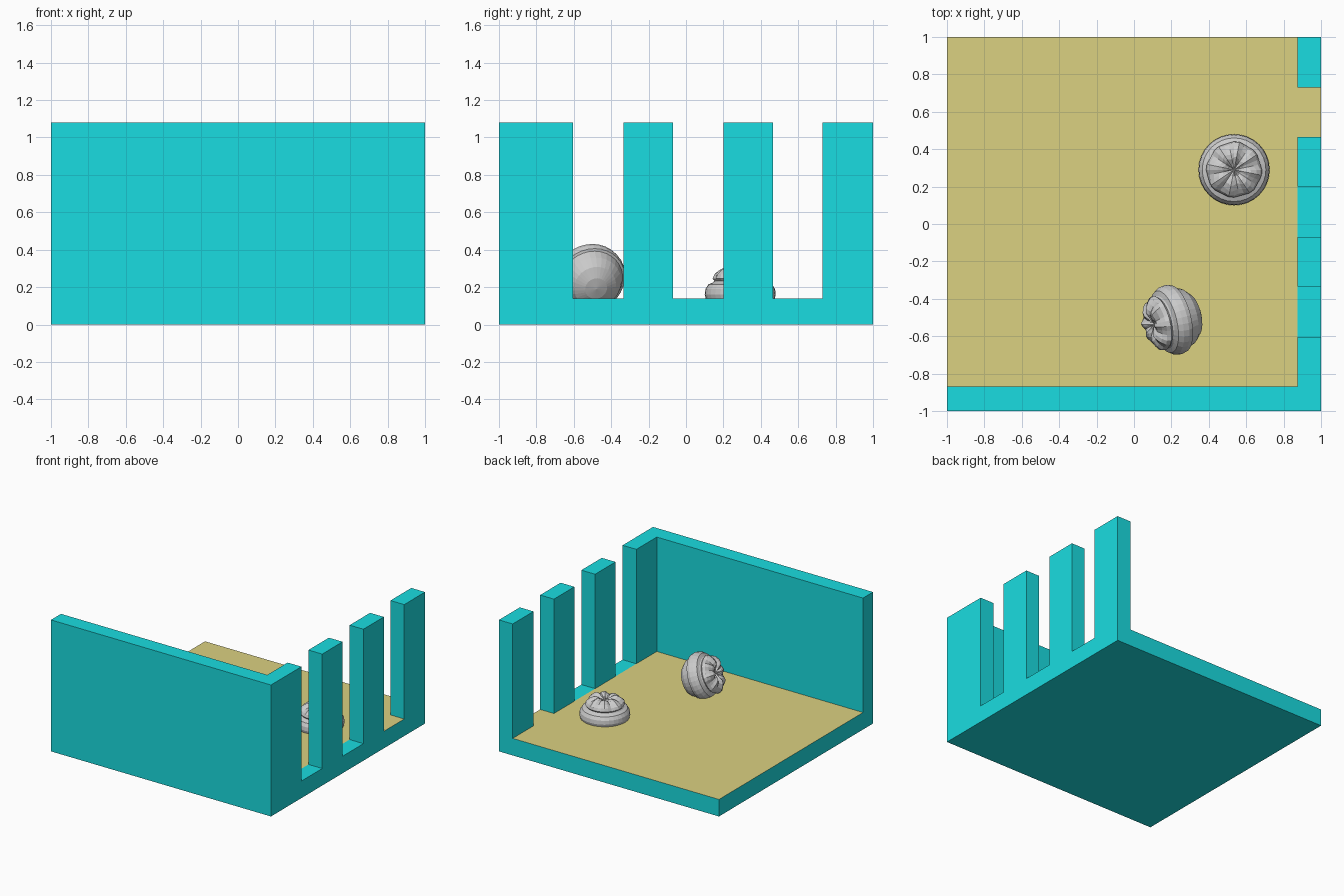
import bpy, bmesh, math
from mathutils import Vector, Matrix

if "Cube" in bpy.data.objects:
    bpy.data.objects.remove(bpy.data.objects["Cube"])


def material(name, color):
    m = bpy.data.materials.new(name)
    m.diffuse_color = color
    m.use_nodes = True
    m.node_tree.nodes["Principled BSDF"].inputs["Base Color"].default_value = m.diffuse_color
    return m


CYAN = material("cyan", (0.01, 0.72, 0.75, 1))
SAND = material("sand", (0.71, 0.64, 0.22, 1))
FLOOR_Z, WALL_Z = 0.14, 1.08
INNER_X, INNER_Y = 0.875, -0.87


def make_object(name, bm, mats=()):
    bmesh.ops.recalc_face_normals(bm, faces=bm.faces[:])
    mesh = bpy.data.meshes.new(name)
    bm.to_mesh(mesh)
    bm.free()
    for m in mats:
        mesh.materials.append(m)
    ob = bpy.data.objects.new(name, mesh)
    bpy.context.collection.objects.link(ob)
    return ob


def extrude_outline(name, outline, x0, x1, is_sand):
    """Extrude a (y, z) outline along x; faces passing is_sand get the floor colour."""
    bm = bmesh.new()
    face = bm.faces.new([bm.verts.new((x0, y, z)) for y, z in outline])
    out = bmesh.ops.extrude_face_region(bm, geom=[face])
    moved = [g for g in out["geom"] if isinstance(g, bmesh.types.BMVert)]
    bmesh.ops.translate(bm, verts=moved, vec=(x1 - x0, 0, 0))
    bm.normal_update()
    for f in bm.faces:
        if is_sand(f.calc_center_median(), f.normal):
            f.material_index = 1
    return make_object(name, bm, (CYAN, SAND))


def box_outline(y0, y1, z1):
    return [(y0, 0), (y1, 0), (y1, z1), (y0, z1)]


# floor slab with sand-coloured top, and the solid front wall
extrude_outline("floor", box_outline(INNER_Y, 1, FLOOR_Z), -1, INNER_X,
                lambda c, n: c.z > FLOOR_Z - 0.001)
extrude_outline("front_wall", box_outline(-1, INNER_Y, WALL_Z), -1, INNER_X,
                lambda c, n: False)

# side wall: pillars rising from a sill; the rear gap is a doorway with floor colour
outline = [(-1, 0), (1, 0)]
for y0, y1 in ((0.73, 1), (0.2, 0.465), (-0.07, -0.335), (-0.605, -1)):
    hi, lo = max(y0, y1), min(y0, y1)
    if hi < 1:
        outline.append((hi, FLOOR_Z))
    outline += [(hi, WALL_Z), (lo, WALL_Z)]
    if lo > -1:
        outline.append((lo, FLOOR_Z))
outline[2:3] = [(1, WALL_Z)]


# the strip overlaps two neighbouring pillars of equal width
# and the doorway is the gap centred near y = 0.6
extrude_outline("side_wall", outline, INNER_X, 1,
                lambda c, n: abs(c.z - FLOOR_Z) < 0.001 and 0.5 < c.y < 0.7)


# bun profile (radius, height, pleat strength): round base, rim, pleated crown
PROFILE = [(0.06, -0.135, 0), (0.115, -0.11, 0), (0.152, -0.07, 0), (0.17, -0.025, 0),
           (0.183, -0.02, 0), (0.19, 0.005, 0), (0.186, 0.035, 0), (0.17, 0.06, 0),
           (0.145, 0.07, 0), (0.138, 0.078, 0), (0.147, 0.09, 0.03), (0.138, 0.112, 0.06),
           (0.115, 0.13, 0.09), (0.085, 0.145, 0.12), (0.06, 0.145, 0.18), (0.035, 0.13, 0.2)]
SEGMENTS, PLEATS = 32, 8


def bun(name, location, axis):
    bm = bmesh.new()
    rings = []
    for r, z, pleat in PROFILE:
        ring = []
        for i in range(SEGMENTS):
            a = 2 * math.pi * i / SEGMENTS
            wave = math.cos(PLEATS * a + 9 * z) * 0.8 + 0.4 * math.sin(3 * a)
            rr = r * (1 + pleat * wave)
            ring.append(bm.verts.new((rr * math.cos(a), rr * math.sin(a), z + 0.07 * pleat * wave)))
        rings.append(ring)
    for lower, upper in zip(rings, rings[1:]):
        for i in range(SEGMENTS):
            j = (i + 1) % SEGMENTS
            bm.faces.new((lower[i], lower[j], upper[j], upper[i]))
    # close base and the pinched centre with fans
    for ring, z in ((rings[0], -0.143), (rings[-1], 0.12)):
        tip = bm.verts.new((0, 0, z))
        for i in range(SEGMENTS):
            bm.faces.new((ring[i], ring[(i + 1) % SEGMENTS], tip))
    rot = Vector(axis).to_track_quat('Z', 'Y').to_matrix().to_4x4()
    bm.transform(Matrix.Translation(location) @ rot)
    return make_object(name, bm)


# one bun sunk upright in the floor, one lying on its side
bun("upright_bun", (0.535, 0.29, 0.155), (0, 0, 1))
bun("tilted_bun", (0.215, -0.51, 0.246), (-0.9, -0.22, 0.4))
